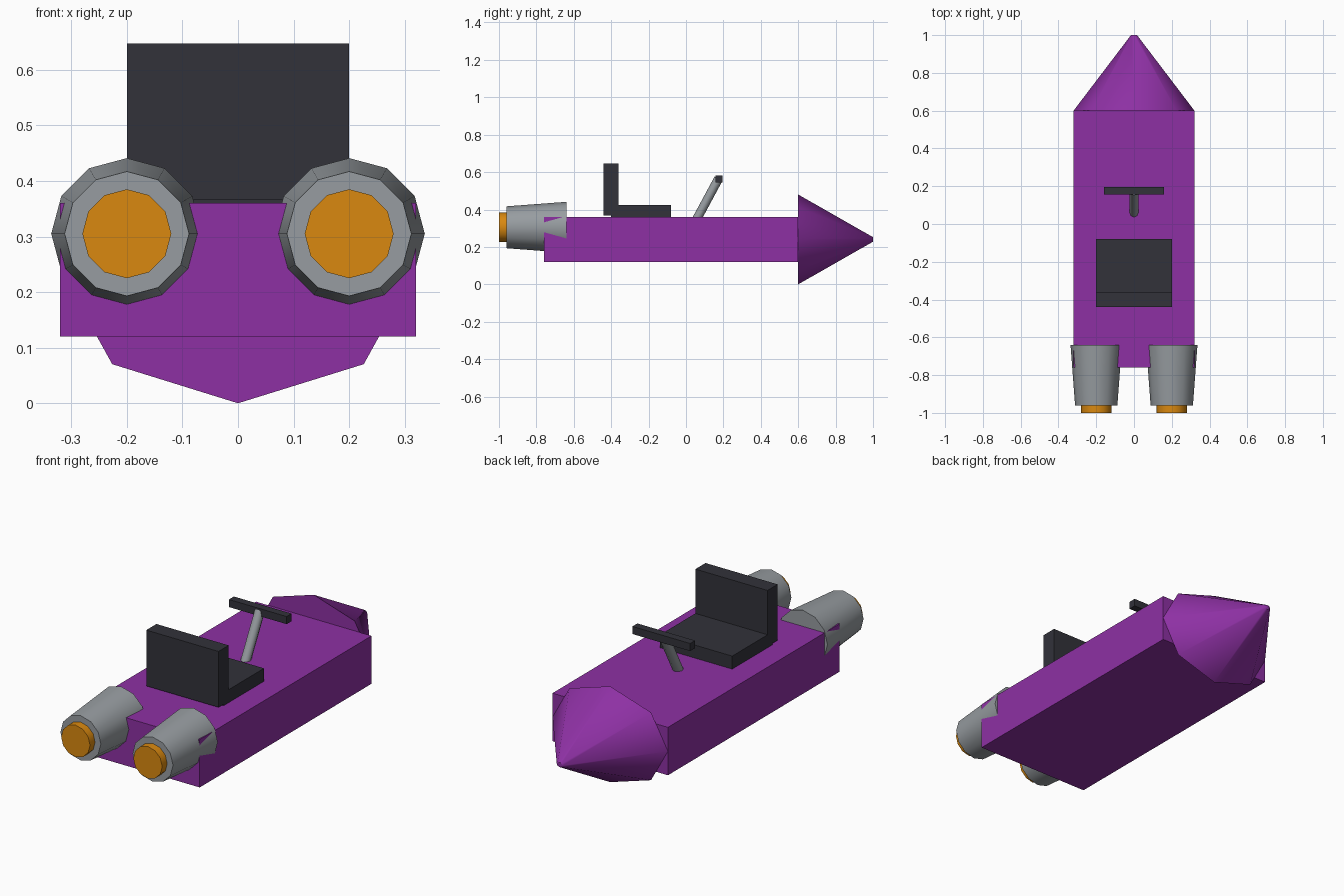
import bpy
import math
from mathutils import Vector

cube = bpy.data.objects.get("Cube")
if cube:
    bpy.data.objects.remove(cube, do_unlink=True)


def material(name, rgb):
    mat = bpy.data.materials.new(name)
    mat.use_nodes = True
    mat.diffuse_color = (*rgb, 1)
    mat.node_tree.nodes["Principled BSDF"].inputs["Base Color"].default_value = (*rgb, 1)
    return mat


purple = material("purple", (0.27, 0.03, 0.37))
grey = material("metal grey", (0.31, 0.335, 0.355))
dark = material("dark grey", (0.032, 0.032, 0.042))
orange = material("flame orange", (0.70, 0.25, 0.005))


def finish(name, mat):
    obj = bpy.context.object
    obj.name = name
    obj.data.materials.append(mat)
    return obj


def box(name, mat, low, high):
    """Box spanning two opposite corners."""
    low, high = Vector(low), Vector(high)
    bpy.ops.mesh.primitive_cube_add(size=1, location=(low + high) / 2)
    obj = finish(name, mat)
    obj.scale = high - low
    bpy.ops.object.transform_apply(location=False, rotation=False, scale=True)
    return obj


def taper(name, mat, start, end, r_start, r_end, sides, squash=1):
    """Smooth-sided frustum from start to end, squashed along its local y."""
    start, end = Vector(start), Vector(end)
    axis = end - start
    bpy.ops.mesh.primitive_cone_add(vertices=sides, radius1=r_start, radius2=r_end,
                                    depth=axis.length, location=(start + end) / 2)
    obj = finish(name, mat)
    obj.scale.y = squash
    bpy.ops.object.transform_apply(location=False, rotation=False, scale=True)
    # Tilt about x only, as every axis lies in the y-z plane
    obj.rotation_euler.x = math.atan2(-axis.y, axis.z)
    bpy.ops.object.shade_smooth_by_angle(angle=math.radians(60))
    return obj


# Hull and nose
box("body", purple, (-0.32, -0.76, 0.12), (0.32, 0.6, 0.36))
taper("nose_cone", purple, (0, 0.6, 0.24), (0, 1, 0.24), 0.32, 0.016, 8, 0.75)

# Seat
box("seat_base", dark, (-0.2, -0.40, 0.36), (0.2, -0.08, 0.425))
box("seat_back", dark, (-0.2, -0.44, 0.367), (0.2, -0.36, 0.647))

# Steering
taper("steering_column", grey, (0, 0.05, 0.335), (0, 0.174, 0.565), 0.024, 0.024, 8)
box("handlebar", dark, (-0.16, 0.157, 0.545), (0.16, 0.196, 0.583))

# Paired thrusters with flames
for side, x in (("left", 0.2), ("right", -0.2)):
    taper(side + "_thruster", grey, (x, -0.64, 0.305), (x, -0.96, 0.305), 0.136, 0.112, 12)
    taper(side + "_flame", orange, (x, -0.95, 0.305), (x, -1, 0.305), 0.08, 0.08, 12)
